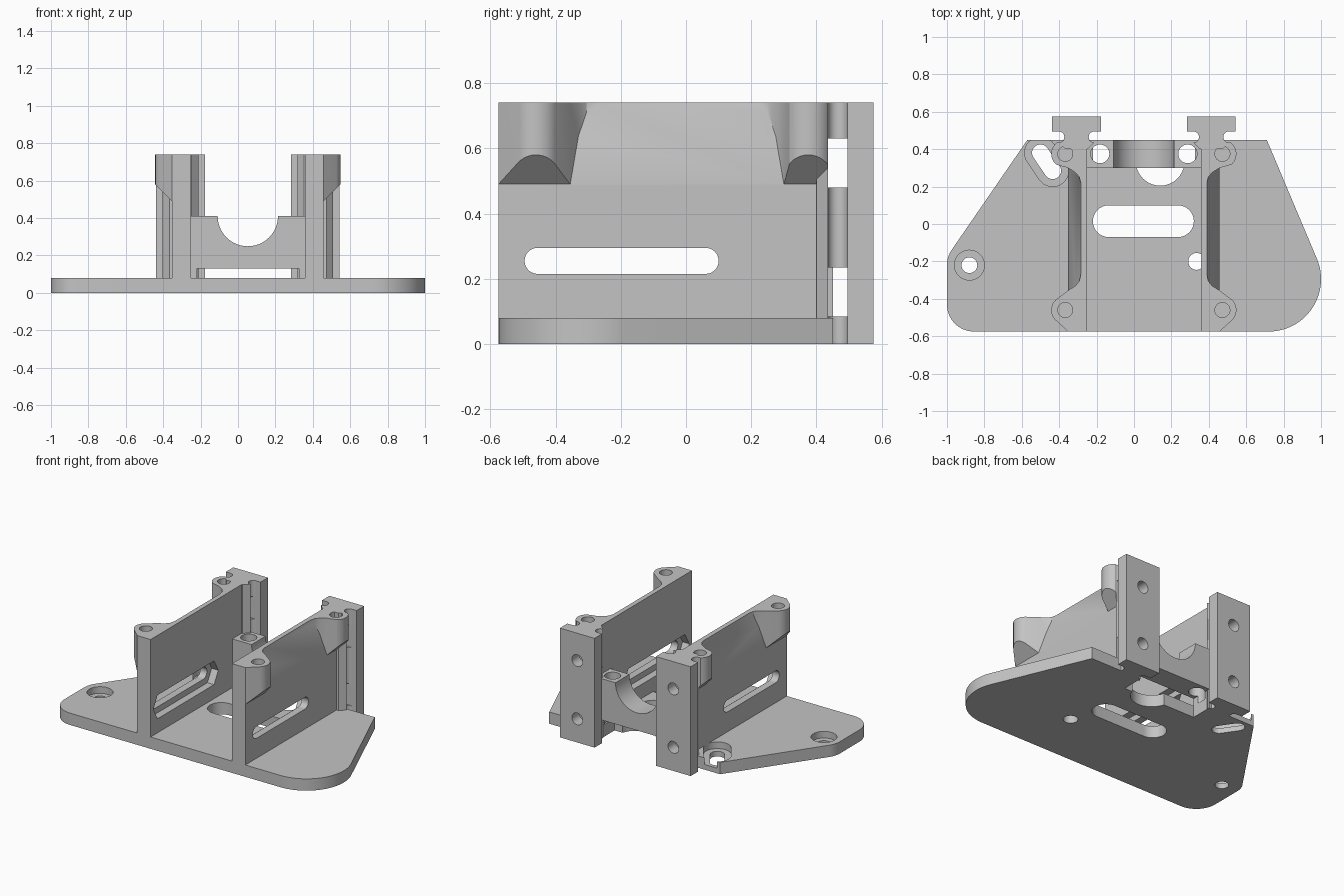
import bpy, bmesh
from math import sin, cos, pi, radians, atan2, degrees

cube = bpy.data.objects.get("Cube")
if cube:
    bpy.data.objects.remove(cube, do_unlink=True)

mat = bpy.data.materials.new("plain grey")
mat.use_nodes = True
grey = (0.55, 0.55, 0.55, 1)
mat.diffuse_color = grey
mat.node_tree.nodes["Principled BSDF"].inputs["Base Color"].default_value = grey

MID = 0.0525      # centre plane between the two walls
PLATE = 0.08      # plate thickness
TOP = 0.74        # wall height


def arc(cx, cy, r, a0, a1, n=16):
    angles = [radians(a0 + (a1 - a0) * i / n) for i in range(n + 1)]
    return [(cx + r * cos(a), cy + r * sin(a)) for a in angles]


def circle(cx, cy, r, n=40):
    return arc(cx, cy, r, 0, 360, n)[:-1]


def stadium(p, q, r):
    a = degrees(atan2(q[1] - p[1], q[0] - p[0]))
    return arc(*q, r, a - 90, a + 90) + arc(*p, r, a + 90, a + 270)


def rect(x0, x1, y0, y1):
    return [(x0, y0), (x1, y0), (x1, y1), (x0, y1)]


def prism(name, pts, lo, hi, axis="z"):
    """Extrude a 2D outline between lo and hi along an axis."""
    place = {"x": lambda a, b, t: (t, a, b),
             "y": lambda a, b, t: (a, t, b),
             "z": lambda a, b, t: (a, b, t)}[axis]
    bm = bmesh.new()
    rings = [[bm.verts.new(place(a, b, t)) for a, b in pts] for t in (lo, hi)]
    n = len(pts)
    bm.faces.new(rings[0])
    bm.faces.new(rings[1])
    for i in range(n):
        j = (i + 1) % n
        bm.faces.new((rings[0][i], rings[0][j], rings[1][j], rings[1][i]))
    bmesh.ops.recalc_face_normals(bm, faces=bm.faces)
    mesh = bpy.data.meshes.new(name)
    bm.to_mesh(mesh)
    bm.free()
    mesh.materials.append(mat)
    ob = bpy.data.objects.new(name, mesh)
    bpy.context.collection.objects.link(ob)
    return ob


def combine(ob, tools, operation="DIFFERENCE"):
    """Apply a boolean with every tool, then discard the tools."""
    bpy.context.view_layer.objects.active = ob
    for tool in tools:
        tool.hide_render = True
        mod = ob.modifiers.new("bool", "BOOLEAN")
        mod.operation, mod.solver, mod.object = operation, "EXACT", tool
        bpy.ops.object.modifier_apply(modifier=mod.name)
        bpy.data.objects.remove(tool, do_unlink=True)


def cutter(pts, lo, hi, axis="z"):
    return prism("cutter", pts, lo, hi, axis)


def finish(ob):
    bpy.ops.object.select_all(action="DESELECT")
    ob.select_set(True)
    bpy.context.view_layer.objects.active = ob
    bpy.ops.object.shade_smooth_by_angle(angle=radians(25))


# Base plate with rounded front corners
outline = (arc(-0.855, -0.43, 0.145, 180, 270) + arc(0.72, -0.295, 0.28, 270, 383, 32)
           + [(0.71, 0.45), (-0.57, 0.45)] + arc(-0.855, -0.22, 0.145, 147, 180))
plate = prism("base_plate", outline, 0, PLATE)
slot_a, slot_b = (-0.5, 0.38), (-0.435, 0.285)
combine(plate, [
    cutter(stadium((-0.135, 0.015), (0.235, 0.015), 0.085), -1, 1),   # centre slot
    cutter(circle(0.335, -0.2, 0.045), -1, 1),                        # small hole
    cutter(circle(-0.88, -0.22, 0.08), 0.035, 1),                     # counterbored hole
    cutter(circle(-0.88, -0.22, 0.042), -1, 1),
    cutter(stadium(slot_a, slot_b, 0.085), 0.035, 1),                 # counterbored slot
    cutter(stadium(slot_a, slot_b, 0.045), -1, 1),
    cutter(rect(-0.22, 0.325, 0.3, 0.6), -1, 1),                      # rear notch
    cutter(circle(0.14, 0.335, 0.13), -1, 1),                         # round relief
])
finish(plate)


# Side walls, each with two screw bosses and a rear mounting post
def build_wall(name, s):
    def m(pts):
        return [(MID + s * u, v) for u, v in pts]

    def span(u0, u1):
        return sorted((MID + s * u0, MID + s * u1))

    wall = prism(name, m([(0.305, 0.07), (0.405, 0.07), (0.405, 0.49),
                          (0.337, TOP), (0.305, TOP)]), -0.575, 0.45, "y")

    # Bosses with sloped undersides
    front = ([(0.305, -0.575), (0.405, -0.575)] + arc(0.42, -0.46, 0.075, -45, 50)
             + [(0.405, -0.355), (0.365, -0.33), (0.345, -0.305), (0.337, -0.27), (0.305, -0.27)])
    back = ([(0.305, 0.22), (0.337, 0.22), (0.345, 0.25), (0.365, 0.275), (0.405, 0.3)]
            + arc(0.42, 0.375, 0.075, -50, 75) + [(0.405, 0.45), (0.305, 0.45)])
    for pts, y in ((front, -0.46), (back, 0.375)):
        boss = prism("boss", m(pts), 0.485, TOP)
        combine(boss, [cutter(m([(0.405, 0.4), (0.405, 0.49), (0.7, 0.785), (0.7, 0.4)]),
                              -1, 1, "y")])
        combine(wall, [boss], "UNION")
        combine(wall, [cutter(m(circle(0.42, y, 0.04)), 0.6, 1)])

    # T-shaped post with rounded grooves beside its neck
    groove = arc(0.265, 0.465, 0.03, -90, 90, 10)
    half = [(0.30, 0.40)] + groove + [(0.23, 0.495), (0.23, 0.575)]
    tee = half + [(0.72 - u, v) for u, v in reversed(half)]
    combine(wall, [cutter(m(rect(0.4, 0.6, 0.435, 0.6)), 0.4, 1)])
    combine(wall, [prism("post", m(tee), 0, TOP)], "UNION")

    tools = []
    for lo, hi in ((0.085, 0.235), (0.48, 0.63)):
        tools.append(cutter(rect(0.435, 0.495, lo, hi), *span(0.1, 0.7), "x"))   # nut slot
        tools.append(cutter(m(circle(0.36, (lo + hi) / 2, 0.04)), 0.38, 0.7, "y"))

    # Long adjustment slot with a wider pocket on the inner face
    pocket = [(-0.545, 0.255), (-0.5, 0.335), (0.105, 0.335),
              (0.15, 0.255), (0.105, 0.175), (-0.5, 0.175)]
    tools.append(cutter(pocket, *span(0.25, 0.355), "x"))
    tools.append(cutter(stadium((-0.455, 0.255), (0.06, 0.255), 0.04), *span(0.2, 0.6), "x"))
    combine(wall, tools)
    finish(wall)


build_wall("left_wall", 1)
build_wall("right_wall", -1)

# Cross bracket with a half-round cradle
bracket = prism("cradle_bracket", rect(-0.254, 0.359, 0.075, 0.41), 0.3, 0.45, "y")
combine(bracket, [
    cutter(circle(MID, 0.41, 0.161, 64), 0, 1, "y"),
    cutter(rect(-0.22, 0.325, 0, 0.13), 0, 1, "y"),
    cutter(circle(-0.182, 0.375, 0.05), -1, 1),
    cutter(circle(0.287, 0.375, 0.05), -1, 1),
])
finish(bracket)
